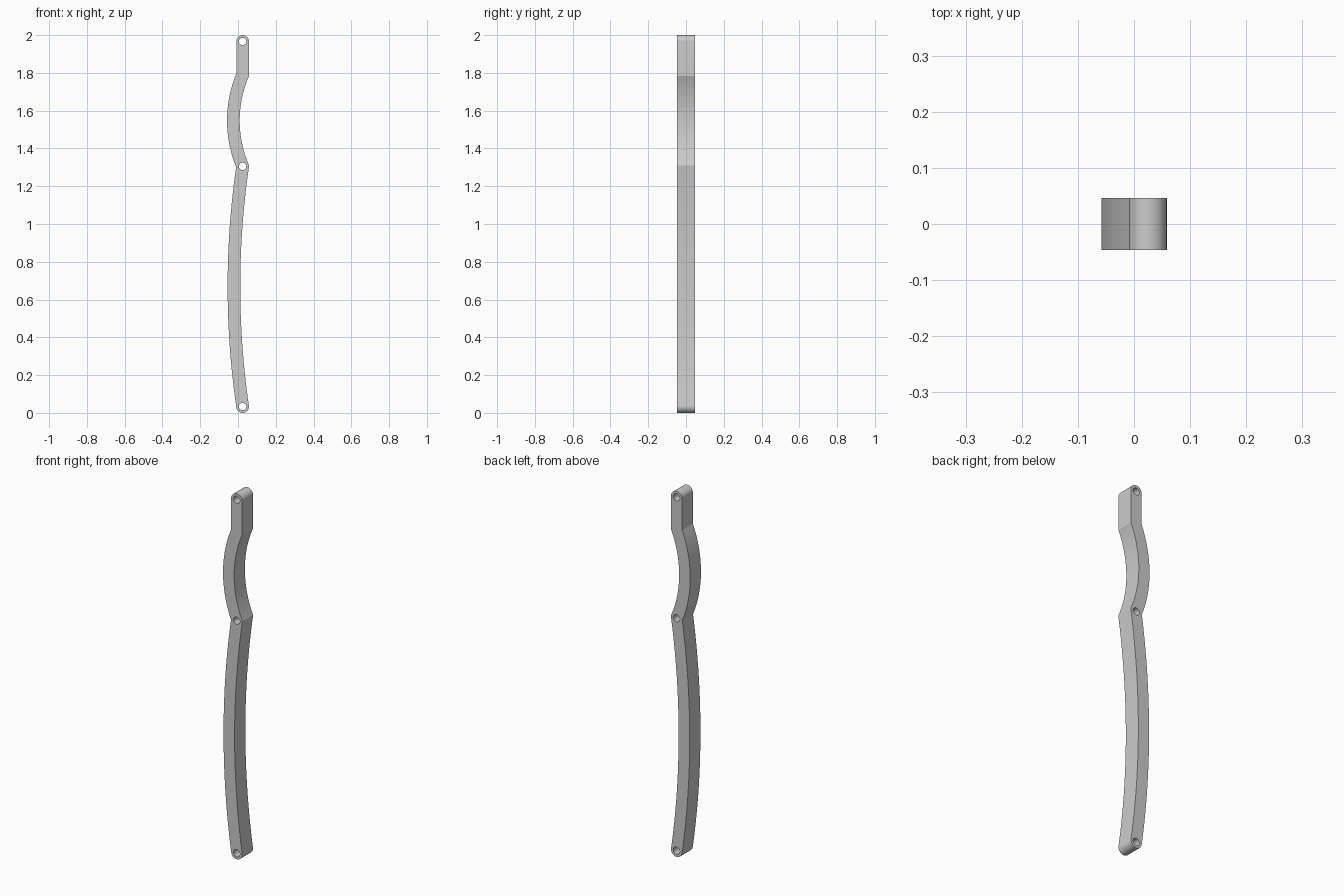
import bpy, bmesh, math
from mathutils import Vector

cube = bpy.data.objects.get("Cube")
if cube:
    bpy.data.objects.remove(cube)

HALF_W = 0.0335      # half the bar width, also the end radius
HALF_D = 0.0465      # half the bar depth
HOLE_R = 0.0195
AXIS_X = 0.0245      # line on which the pin holes sit
PINS = (1.9665, 1.305, 0.0335)
BEND_Z = 1.79        # where the straight top meets the upper bow


def bow(z0, z1, sag, steps):
    """Points of a circular arc between two heights, bulging to -x."""
    half = (z0 - z1) / 2
    radius = (half * half + sag * sag) / (2 * sag)
    angle = math.asin(half / radius)
    mid = (z0 + z1) / 2
    pts = []
    for i in range(steps + 1):
        a = angle * (1 - 2 * i / steps)
        pts.append(Vector((AXIS_X + radius - sag - radius * math.cos(a),
                           mid + radius * math.sin(a))))
    return pts


def arc(center, start, sweep, radius, steps):
    return [center + radius * Vector((math.cos(start + sweep * i / steps),
                                      math.sin(start + sweep * i / steps)))
            for i in range(steps + 1)]


# Centre line: straight top, upper bow, lower bow
path = [Vector((AXIS_X, PINS[0]))]
path += bow(BEND_Z, PINS[1], 0.049, 24)
path += bow(PINS[1], PINS[2], 0.046, 32)[1:]

# Mitred offsets on both sides of the centre line
left, right = [], []
for i, p in enumerate(path):
    dirs = []
    if i > 0:
        dirs.append((p - path[i - 1]).normalized())
    if i < len(path) - 1:
        dirs.append((path[i + 1] - p).normalized())
    normals = [Vector((-d.y, d.x)) for d in dirs]
    n = sum(normals, Vector((0, 0))).normalized()
    offset = n * (HALF_W / n.dot(normals[0]))
    right.append(p + offset)
    left.append(p - offset)

# Round ends close the outline
end = right[-1] - path[-1]
bottom_cap = arc(path[-1], math.atan2(end.y, end.x), -math.pi, HALF_W, 20)[1:-1]
top_cap = arc(path[0], math.pi, -math.pi, HALF_W, 20)[1:-1]
loops = [right + bottom_cap + left[::-1] + top_cap]

# Pin holes
for z in PINS:
    loops.append(arc(Vector((AXIS_X, z)), 0, 2 * math.pi, HOLE_R, 32)[:-1])

# Fill the flat profile and extrude it through the depth
bm = bmesh.new()
edges = []
for loop in loops:
    verts = [bm.verts.new((p.x, -HALF_D, p.y)) for p in loop]
    edges += [bm.edges.new((v, verts[i - 1])) for i, v in enumerate(verts)]
bmesh.ops.triangle_fill(bm, use_beauty=True, edges=edges, normal=(0, -1, 0))
flat = bm.faces[:]
ext = bmesh.ops.extrude_face_region(bm, geom=flat, use_keep_orig=True)
moved = [g for g in ext["geom"] if isinstance(g, bmesh.types.BMVert)]
bmesh.ops.translate(bm, verts=moved, vec=(0, 2 * HALF_D, 0))
bmesh.ops.recalc_face_normals(bm, faces=bm.faces[:])

mesh = bpy.data.meshes.new("curved_link_bar")
bm.to_mesh(mesh)
bm.free()
bar = bpy.data.objects.new("curved_link_bar", mesh)
bpy.context.collection.objects.link(bar)

# Plain grey finish
grey = bpy.data.materials.new("plain_grey")
grey.use_nodes = True
colour = (0.6, 0.6, 0.6, 1)
grey.diffuse_color = colour
grey.node_tree.nodes["Principled BSDF"].inputs["Base Color"].default_value = colour
mesh.materials.append(grey)

bpy.ops.object.select_all(action='DESELECT')
bar.select_set(True)
bpy.context.view_layer.objects.active = bar
bpy.ops.object.shade_smooth_by_angle(angle=math.radians(15))
